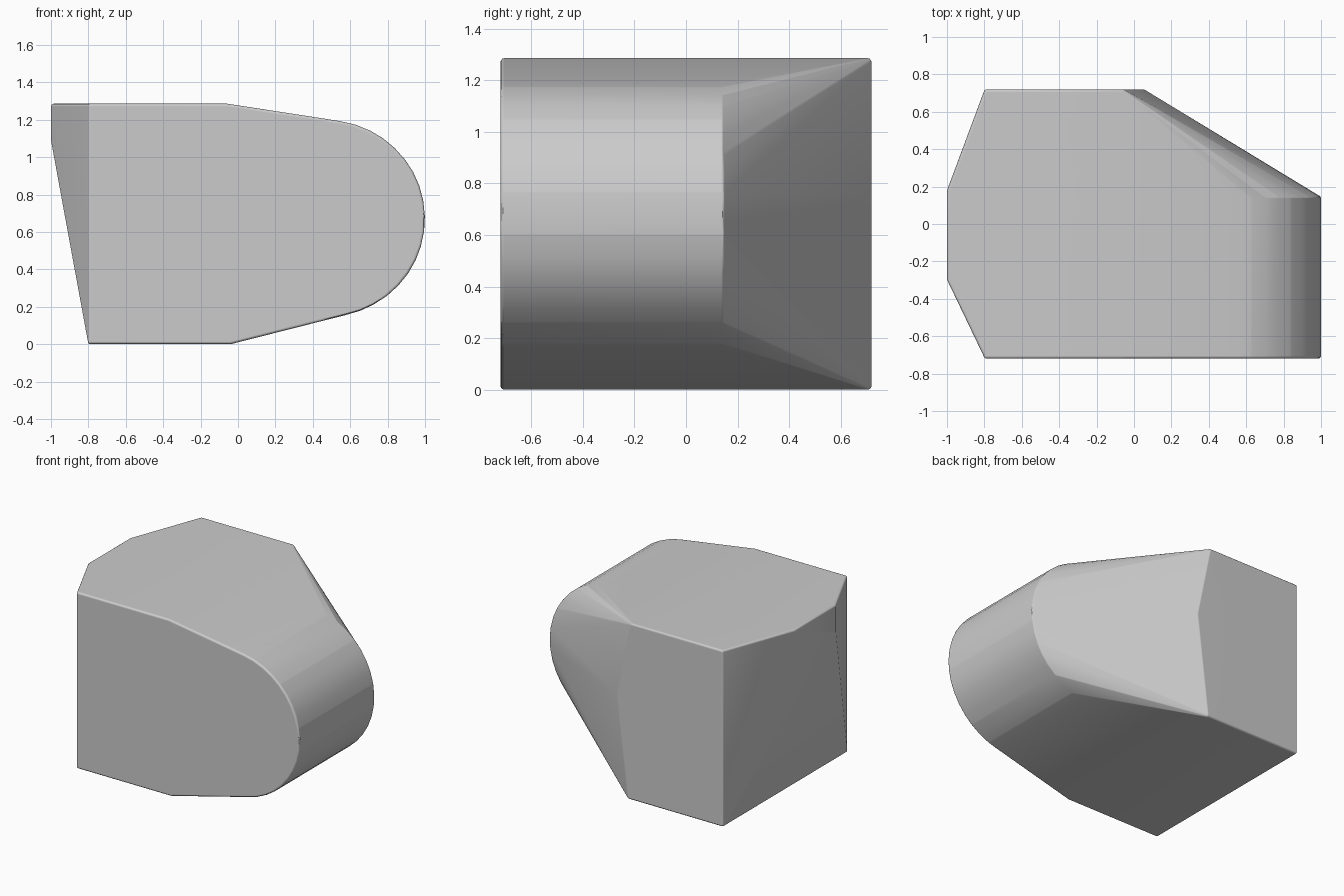
import bpy, bmesh, math
from mathutils import Matrix, Vector

cube = bpy.data.objects.get("Cube")
if cube:
    bpy.data.objects.remove(cube, do_unlink=True)

SIZE = Vector((2.0, 1.44, 1.286))
CENTRE = Vector((0, 0, SIZE.z / 2))
ROUND = 0.015
FRONT, SHOULDER, BACK = -0.72, 0.14, 0.72
TOP = SIZE.z

# Rounded nose, a straight extrusion from the front to the shoulder
corners = []
STEPS = 18
for i in range(STEPS + 1):
    a = math.radians(-78 + 159 * i / STEPS)
    for y in (FRONT, SHOULDER):
        corners.append((0.47 + 0.53 * math.cos(a), y, 0.672 + 0.525 * math.sin(a)))

# Square body: front and back edges on the top and bottom
for y in (FRONT, BACK):
    for z in (0, TOP):
        corners.append((-0.8, y, z))
        corners.append((-0.06 if z else -0.04, y, z))

# Slight outward bend in the side edge of the back face
corners.append((0.05, BACK, 0.75))

# Flared upper side
corners += [(-1, 0.18, TOP), (-1, -0.3, TOP), (-1, -0.3, 1.1)]

# Wrap the corners, each softened by a tiny ball, in one convex skin
bm = bmesh.new()
for c in corners:
    p = Vector(c) - CENTRE
    p = Vector([v * (s - 2 * ROUND) / s for v, s in zip(p, SIZE)]) + CENTRE
    bmesh.ops.create_icosphere(bm, subdivisions=2, radius=ROUND,
                               matrix=Matrix.Translation(p))
points = [v.co.copy() for v in bm.verts]
bm.clear()
for p in points:
    bm.verts.new(p)
hull = bmesh.ops.convex_hull(bm, input=bm.verts[:])
bmesh.ops.delete(bm, geom=[v for v in bm.verts if not v.link_faces], context='VERTS')
bmesh.ops.dissolve_limit(bm, angle_limit=math.radians(0.5),
                         verts=bm.verts[:], edges=bm.edges[:])
bmesh.ops.recalc_face_normals(bm, faces=bm.faces[:])

mesh = bpy.data.meshes.new("rounded_block")
bm.to_mesh(mesh)
bm.free()
block = bpy.data.objects.new("rounded_block", mesh)
bpy.context.collection.objects.link(block)

# Plain grey
grey = bpy.data.materials.new("plain_grey")
grey.use_nodes = True
colour = (0.6, 0.6, 0.6, 1)
grey.diffuse_color = colour
grey.node_tree.nodes["Principled BSDF"].inputs["Base Color"].default_value = colour
mesh.materials.append(grey)

# Smooth shading with flat large faces
bpy.ops.object.select_all(action='DESELECT')
block.select_set(True)
bpy.context.view_layer.objects.active = block
bpy.ops.object.shade_smooth_by_angle(angle=math.radians(35))
weighted = block.modifiers.new("flat_faces", 'WEIGHTED_NORMAL')
weighted.keep_sharp = True
